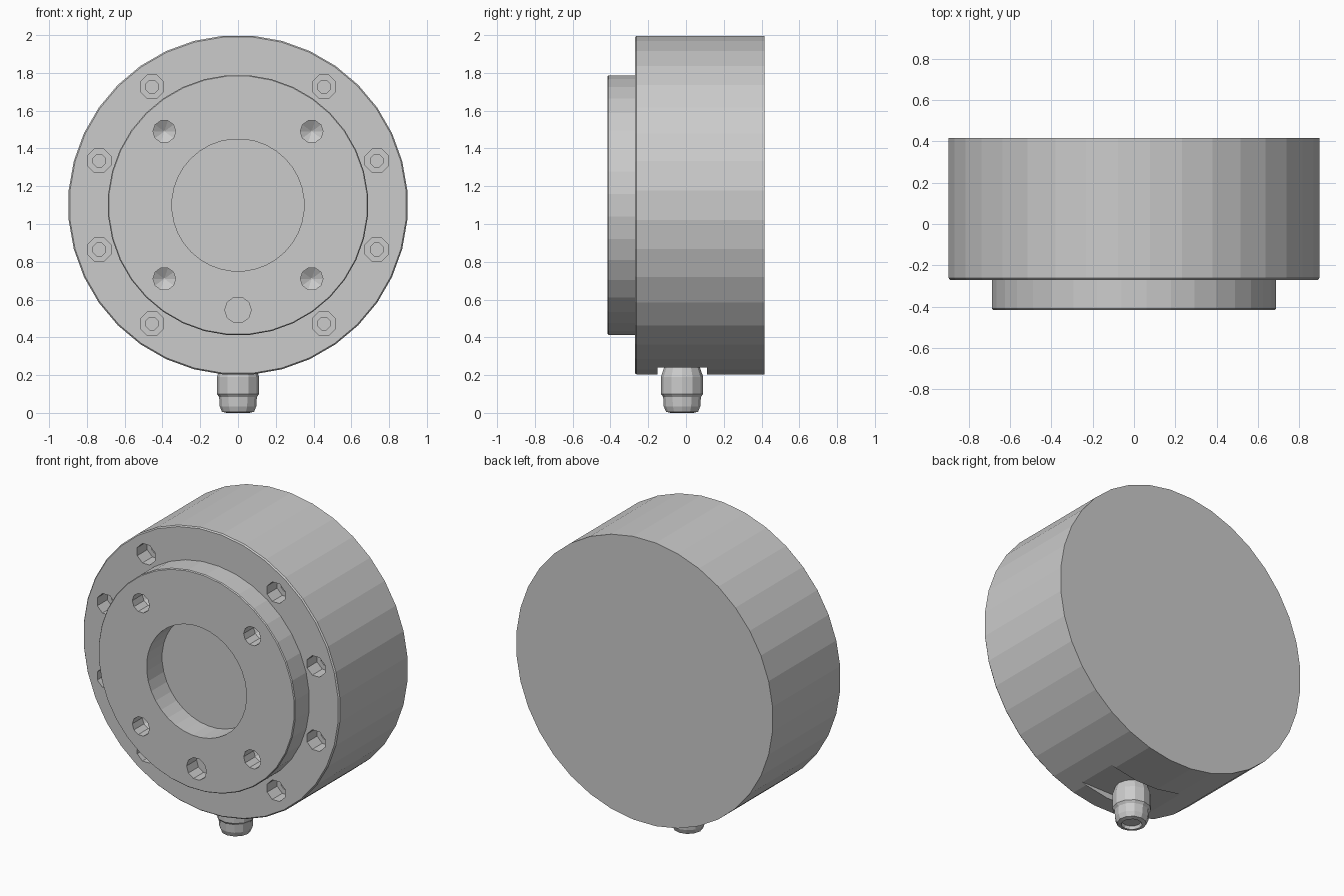
import bpy, bmesh, math
from mathutils import Matrix, Vector

cube = bpy.data.objects.get("Cube")
if cube:
    bpy.data.objects.remove(cube, do_unlink=True)

AXIS_Z = 1.1     # height of the housing axis
FLANGE_Y = -0.415
BODY_Y = -0.27
BACK_Y = 0.415

metal = bpy.data.materials.new("light grey metal")
metal.use_nodes = True
grey = (0.6, 0.6, 0.6, 1)
metal.diffuse_color = grey
metal.node_tree.nodes["Principled BSDF"].inputs["Base Color"].default_value = grey


def make_object(name, bm):
    bmesh.ops.recalc_face_normals(bm, faces=bm.faces)
    mesh = bpy.data.meshes.new(name)
    bm.to_mesh(mesh)
    bm.free()
    mesh.materials.append(metal)
    obj = bpy.data.objects.new(name, mesh)
    bpy.context.collection.objects.link(obj)
    return obj


def add_lathe(bm, profile, sides, matrix, turn=0.0):
    """Closed solid: rings of (radius, height) about local z, capped at both ends."""
    rings = []
    for radius, height in profile:
        ring = []
        for i in range(sides):
            a = math.tau * (i + turn) / sides
            point = Vector((radius * math.cos(a), radius * math.sin(a), height))
            ring.append(bm.verts.new(matrix @ point))
        rings.append(ring)
    for low, high in zip(rings, rings[1:]):
        for i in range(sides):
            j = (i + 1) % sides
            bm.faces.new((low[i], low[j], high[j], high[i]))
    bm.faces.new(rings[0][::-1])
    bm.faces.new(rings[-1])


def into_front(x, y, z):
    """Local z points along +y, into the front face."""
    return Matrix.Translation((x, y, z)) @ Matrix.Rotation(-math.pi / 2, 4, 'X')


def cut(target, bm):
    cutter = make_object("cutter", bm)
    cutter.hide_render = True
    mod = target.modifiers.new("cut", 'BOOLEAN')
    mod.operation = 'DIFFERENCE'
    mod.solver = 'EXACT'
    mod.object = cutter
    bpy.context.view_layer.objects.active = target
    bpy.ops.object.modifier_apply(modifier=mod.name)
    bpy.data.objects.remove(cutter, do_unlink=True)


# Housing: central bore, raised flange and drum turned as one piece
bm = bmesh.new()
add_lathe(bm, [
    (0.35, 0.155), (0.35, 0.0), (0.685, 0.0), (0.69, 0.006),
    (0.69, BODY_Y - FLANGE_Y), (0.893, BODY_Y - FLANGE_Y),
    (0.9, BODY_Y - FLANGE_Y + 0.008), (0.9, BACK_Y - FLANGE_Y),
], 36, into_front(0, FLANGE_Y, AXIS_Z), turn=0.5)
housing = make_object("housing", bm)

# Holes: eight counterbores, four conical holes and one pin hole
holes = bmesh.new()
for sx in (-1, 1):
    for sz in (-1, 1):
        for x, z in ((0.735, 0.235), (0.455, 0.627)):
            add_lathe(holes, [(0.067, -0.05), (0.067, 0.1), (0.036, 0.1), (0.036, 0.13)],
                      8, into_front(sx * x, BODY_Y, AXIS_Z + sz * z), turn=0.5)
        add_lathe(holes, [(0.06, -0.05), (0.06, 0.1), (0.004, 0.135)], 10,
                  into_front(sx * 0.39, FLANGE_Y, AXIS_Z + sz * 0.39))
add_lathe(holes, [(0.07, -0.05), (0.07, 0.1)], 10, into_front(0, FLANGE_Y, 0.545))
cut(housing, holes)

# Flat milled across the underside for the cable gland
flat = bmesh.new()
bmesh.ops.create_cube(flat, size=1, matrix=Matrix.Translation((0, -0.02, 0.14))
                      @ Matrix.Diagonal((1.2, 0.26, 0.2, 1)))
cut(housing, flat)

# Cable gland
bm = bmesh.new()
add_lathe(bm, [
    (0.055, 0.02), (0.06, 0.0), (0.085, 0.006), (0.097, 0.035), (0.1, 0.085),
    (0.112, 0.1), (0.112, 0.19), (0.095, 0.24), (0.095, 0.27),
], 12, Matrix.Translation((0, -0.021, 0)))
make_object("cable_gland", bm)
